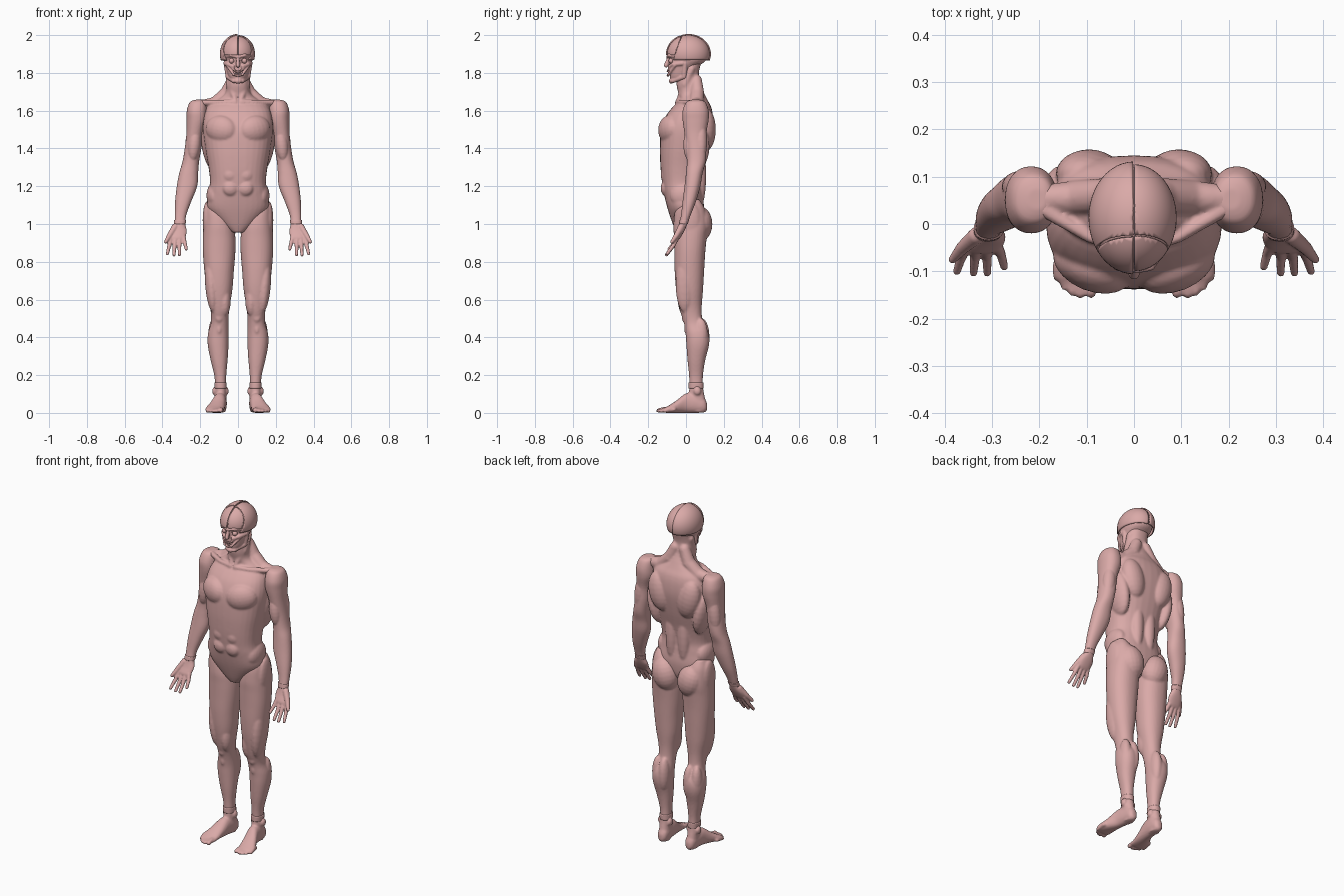
import bpy, bmesh, math
from mathutils import Vector, Matrix, Euler

flesh = bpy.data.materials.new("flesh")
flesh.diffuse_color = (0.70, 0.40, 0.39, 1)


def loft(bm, secs, axis='z', n=2.2, seg=32, steps=5):
    """Sections (t, u, half_width, v0, v1) splined along z or y."""
    rows = []
    for i in range(len(secs) - 1):
        p = [secs[max(0, min(len(secs) - 1, i + k))] for k in (-1, 0, 1, 2)]
        for s in range(steps):
            f = s / steps
            rows.append([0.5 * (2 * b + (c - a) * f + (2 * a - 5 * b + 4 * c - d) * f * f
                                + (3 * b - a - 3 * c + d) * f ** 3) for a, b, c, d in zip(*p)])
    rows.append(secs[-1])
    rings = []
    for t, u, w, v0, v1 in rows:
        ring = []
        for k in range(seg):
            a = 2 * math.pi * k / seg
            c, s = math.cos(a), math.sin(a)
            x = u + w * math.copysign(abs(c) ** (2 / n), c)
            v = (v0 + v1) / 2 + (v1 - v0) / 2 * math.copysign(abs(s) ** (2 / n), s)
            ring.append(bm.verts.new((x, v, t) if axis == 'z' else (x, t, v)))
        rings.append(ring)
    for r, q in zip(rings, rings[1:]):
        for k in range(seg):
            bm.faces.new((r[k], r[(k + 1) % seg], q[(k + 1) % seg], q[k]))
    bm.faces.new(rings[0])
    bm.faces.new(rings[-1])


def blob(bm, loc, rad, rot=(0, 0, 0)):
    """Ellipsoid muscle belly, rotation in degrees."""
    m = Matrix.LocRotScale(Vector(loc), Euler([math.radians(a) for a in rot]), Vector(rad))
    bmesh.ops.create_uvsphere(bm, u_segments=20, v_segments=12, radius=1, matrix=m)


def chain(bm, pts, radii):
    """Rounded chain of tapered segments."""
    pts = [Vector(p) for p in pts]
    for p, r in zip(pts, radii):
        blob(bm, p, (r, r, r))
    for a, b, r, q in zip(pts, pts[1:], radii, radii[1:]):
        d = b - a
        m = Matrix.Translation((a + b) / 2) @ d.to_track_quat('Z', 'Y').to_matrix().to_4x4()
        bmesh.ops.create_cone(bm, cap_ends=True, segments=16, radius1=r, radius2=q,
                              depth=d.length, matrix=m)


def mirror(bm):
    g = bmesh.ops.duplicate(bm, geom=bm.verts[:] + bm.edges[:] + bm.faces[:])['geom']
    for v in g:
        if isinstance(v, bmesh.types.BMVert):
            v.co.x = -v.co.x


def finish(bm, name, voxel=0, smooth=3):
    bmesh.ops.recalc_face_normals(bm, faces=bm.faces[:])
    me = bpy.data.meshes.new(name)
    bm.to_mesh(me)
    bm.free()
    for p in me.polygons:
        p.use_smooth = True
    me.materials.append(flesh)
    ob = bpy.data.objects.new(name, me)
    bpy.context.collection.objects.link(ob)
    if voxel:
        r = ob.modifiers.new("fuse", 'REMESH')
        r.mode, r.voxel_size, r.use_smooth_shade = 'VOXEL', voxel, True
        s = ob.modifiers.new("soften", 'SMOOTH')
        s.factor, s.iterations = 0.5, smooth
    return ob


# Torso: paired muscles first, then the trunk and neck
bm = bmesh.new()
blob(bm, (.088, -.088, 1.50), (.088, .054, .075), (0, -12, 22))      # chest
blob(bm, (.095, .105, 1.50), (.068, .053, .115), (0, 12, 0))         # shoulder blade
blob(bm, (.04, .075, 1.26), (.036, .032, .17))                      # spinal column muscle
blob(bm, (.15, .05, 1.41), (.042, .075, .13), (0, 10, 0))            # back wing
blob(bm, (.125, -.01, 1.15), (.042, .075, .07))                      # flank
chain(bm, [(.03, .055, 1.76), (.06, .06, 1.69), (.12, .055, 1.635), (.19, .055, 1.63)],
      [.03, .037, .038, .028])                                       # neck slope
chain(bm, [(.015, -.045, 1.645), (.09, -.03, 1.645), (.19, .03, 1.642)], [.014, .012, .016])
chain(bm, [(.05, .03, 1.82), (.042, -.005, 1.74), (.014, -.04, 1.655)], [.018, .022, .012])
for z in (1.19, 1.26, 1.33):
    blob(bm, (.04, -.108, z), (.042, .026, .042))                    # belly rows
mirror(bm)
loft(bm, [(.955, 0, .03, -.05, .03), (1.0, 0, .09, -.07, .08), (1.08, 0, .16, -.097, .095),
          (1.16, 0, .157, -.117, .088), (1.22, 0, .148, -.127, .085), (1.30, 0, .156, -.135, .10),
          (1.40, 0, .174, -.138, .125), (1.50, 0, .186, -.132, .143), (1.57, 0, .18, -.107, .143),
          (1.62, 0, .16, -.07, .133), (1.655, 0, .115, -.035, .115), (1.69, 0, .07, -.04, .098),
          (1.74, 0, .06, -.05, .075), (1.80, 0, .06, -.045, .068), (1.87, 0, .06, -.04, .085)], n=2.4)
finish(bm, "torso", .006, 4)

# Arms with hands, palms turned forward
bm = bmesh.new()
loft(bm, [(1.658, .205, .02, .03, .075), (1.645, .212, .043, .002, .103), (1.60, .217, .054, -.018, .12),
          (1.55, .218, .054, -.018, .12), (1.48, .229, .044, -.008, .108), (1.40, .238, .044, .002, .108),
          (1.33, .25, .044, .005, .104), (1.27, .261, .05, .0, .088), (1.20, .270, .054, -.008, .076),
          (1.12, .290, .043, -.018, .053), (1.05, .304, .031, -.026, .026), (1.0, .308, .029, -.035, .007),
          (.965, .313, .042, -.046, -.008), (.93, .319, .042, -.062, -.028), (.915, .32, .036, -.062, -.04)])
blob(bm, (.232, .022, 1.42), (.034, .036, .09), (0, -6, 0))          # upper arm front
blob(bm, (.242, .078, 1.44), (.036, .034, .11), (0, -6, 0))          # upper arm back
tips = [(.353, .374, -.10, .836), (.332, .339, -.103, .830), (.310, .310, -.103, .832), (.289, .274, -.09, .862)]
for x, tx, ty, tz in tips:
    k, t = Vector((x, -.046, .93)), Vector((tx, ty, tz + .006))
    chain(bm, [k, k.lerp(t, .5) + Vector((0, .006, 0)), t], [.0125, .0105, .0085])
chain(bm, [(.333, -.025, .985), (.362, -.05, .94), (.383, -.075, .905)], [.018, .014, .009])
mirror(bm)
finish(bm, "arms", .0042, 2)

# Legs with hips, feet and toes
bm = bmesh.new()
loft(bm, [(1.13, .13, .025, -.02, .07), (1.08, .115, .06, -.055, .10), (1.0, .103, .079, -.066, .118),
          (.93, .1, .086, -.064, .110), (.85, .1, .086, -.062, .102), (.75, .1, .078, -.06, .096),
          (.65, .098, .068, -.052, .09), (.55, .096, .050, -.034, .083), (.48, .097, .046, -.012, .09),
          (.42, .104, .055, -.002, .12), (.36, .105, .055, .002, .122), (.28, .1, .045, .008, .102),
          (.20, .094, .032, .016, .09), (.14, .092, .029, .018, .09), (.09, .092, .03, .015, .098),
          (.04, .09, .03, .02, .108), (.005, .09, .024, .03, .10)])
blob(bm, (.083, .072, 1.0), (.076, .068, .095), (0, 15, 0))          # buttock
blob(bm, (.165, .02, 1.02), (.022, .055, .10))                       # hip side
blob(bm, (.14, -.005, .68), (.034, .05, .15), (0, 4, 0))             # outer thigh
blob(bm, (.07, -.002, .60), (.032, .042, .09), (0, 0, 0))            # inner thigh
blob(bm, (.082, .085, .40), (.032, .04, .10))                        # inner calf
blob(bm, (.128, .08, .41), (.030, .036, .09))                        # outer calf
blob(bm, (.10, -.006, .505), (.022, .016, .028))                     # kneecap
blob(bm, (.10, .004, .445), (.013, .014, .03))                       # knee tendon
for x in (.062, .124):
    blob(bm, (x, .06, .115), (.013, .02, .022))                      # ankle bones
loft(bm, [(.112, .09, .012, .015, .05), (.095, .09, .028, .002, .08), (.05, .092, .033, 0, .10),
          (.0, .098, .035, 0, .103), (-.05, .112, .043, 0, .066), (-.09, .123, .05, 0, .04),
          (-.118, .122, .046, .001, .026)], axis='y')
toes = [(.091, -.145, .0125), (.113, -.149, .0095), (.131, -.144, .009), (.148, -.132, .0085), (.163, -.113, .0085)]
for x, y, r in toes:
    chain(bm, [(x * .9 + .012, y + .05, .018), (x, y + .018, r + .005), (x, y, r)], [r + .002, r, r])
mirror(bm)
finish(bm, "legs", .006, 3)

# Head with cheek, jaw and brow muscles
bm = bmesh.new()
chain(bm, [(.066, -.02, 1.85), (.052, -.065, 1.845), (.026, -.088, 1.835)], [.012, .011, .009])
chain(bm, [(.058, -.058, 1.84), (.022, -.094, 1.79)], [.008, .007])
chain(bm, [(.042, -.08, 1.838), (.014, -.098, 1.81)], [.006, .005])
chain(bm, [(.06, -.005, 1.85), (.052, -.01, 1.78), (.022, -.07, 1.757)], [.016, .014, .011])
chain(bm, [(.064, -.048, 1.888), (.035, -.09, 1.893), (.006, -.097, 1.886)], [.009, .009, .008])
mirror(bm)
chain(bm, [(0, -.092, 1.88), (0, -.105, 1.84)], [.008, .012])         # nose
blob(bm, (0, -.077, 1.757), (.022, .014, .014))                      # chin
loft(bm, [(1.752, 0, .03, -.075, .0), (1.78, 0, .05, -.085, .035), (1.83, 0, .064, -.085, .06),
          (1.865, 0, .076, -.088, .105), (1.91, 0, .084, -.093, .12), (1.95, 0, .075, -.078, .106),
          (1.98, 0, .046, -.042, .073), (1.992, 0, .015, 0, .025)], n=2.1)
head = finish(bm, "head", .0038, 2)

# Eye sockets cut into the head
bm = bmesh.new()
blob(bm, (.034, -.092, 1.864), (.019, .022, .015))
mirror(bm)
cutter = finish(bm, "socket_cutter")
cutter.hide_render = True
cutter.hide_set(True)
cut = head.modifiers.new("sockets", 'BOOLEAN')
cut.object, cut.operation = cutter, 'DIFFERENCE'

# Eyes
bm = bmesh.new()
blob(bm, (.034, -.078, 1.864), (.014, .014, .014))
mirror(bm)
finish(bm, "eyes")

# Mouth ring and teeth
bm = bmesh.new()
ring = [(.021 * math.cos(a), -.097 + .008 * abs(math.cos(a)), 1.797 + .012 * math.sin(a))
        for a in [math.pi * k / 8 for k in range(17)]]
chain(bm, ring, [.0055] * 17)
finish(bm, "mouth_ring", .0025, 2)
bm = bmesh.new()
for x in (.003, .009, .015):
    for z in (1.793, 1.801):
        blob(bm, (x, -.09 + x * .3, z), (.003, .004, .004))
mirror(bm)
finish(bm, "teeth")

# Skull plates split by seams
plates = {"forehead_plate": [((0, -.042, 1.95), (0, 1, -.35)), ((0, -.06, 1.895), (0, 0, -1))],
          "crown_plate": [((0, -.038, 1.95), (0, -1, .35)), ((0, 0, 1.868), (0, 0, -1))]}
for name, planes in plates.items():
    bm = bmesh.new()
    bmesh.ops.create_uvsphere(bm, u_segments=48, v_segments=28, radius=1,
                              matrix=Matrix.LocRotScale(Vector((0, .013, 1.9)), None, Vector((.09, .113, .1))))
    for co, no in planes + [((.0015, 0, 0), (-1, 0, 0))]:
        bmesh.ops.bisect_plane(bm, geom=bm.verts[:] + bm.edges[:] + bm.faces[:],
                               plane_co=co, plane_no=no, clear_outer=True)
    mirror(bm)
    ob = finish(bm, name)
    s = ob.modifiers.new("thickness", 'SOLIDIFY')
    s.thickness, s.offset = .006, -1

# Wrist and ankle bands
for name, rows in {"wrist_bands": [(1.0, .308, .0305, -.037, .009), (1.022, .306, .032, -.034, .017)],
                   "ankle_bands": [(.13, .092, .0315, .014, .093), (.16, .093, .0325, .014, .093)]}.items():
    bm = bmesh.new()
    loft(bm, rows)
    mirror(bm)
    finish(bm, name)

bpy.context.view_layer.update()
